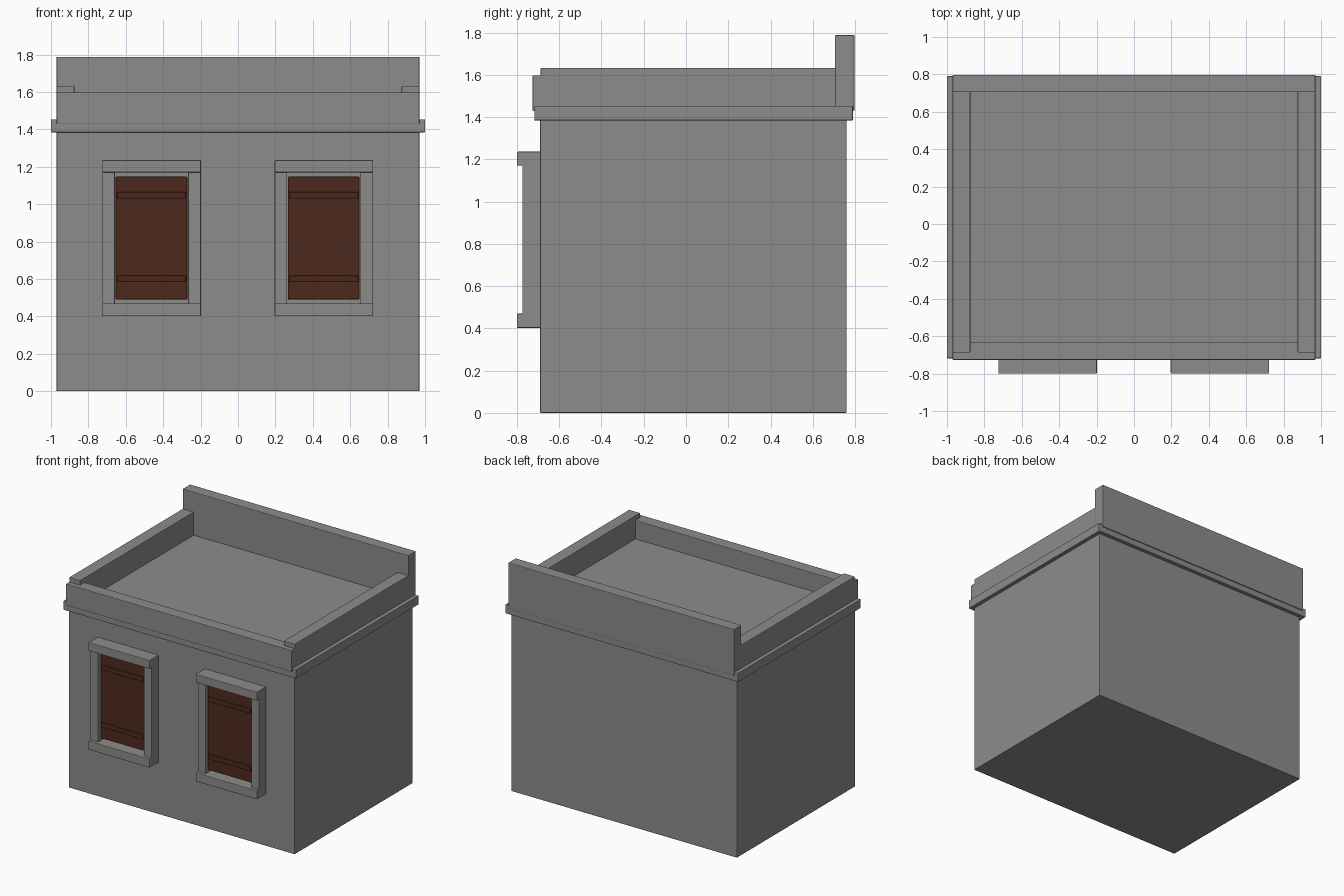
import bpy
import bmesh

cube = bpy.data.objects.get("Cube")
if cube:
    bpy.data.objects.remove(cube, do_unlink=True)


def material(name, rgb):
    m = bpy.data.materials.new(name)
    m.use_nodes = True
    color = (*rgb, 1)
    m.diffuse_color = color
    m.node_tree.nodes["Principled BSDF"].inputs["Base Color"].default_value = color
    return m


stone = material("grey stone", (0.267, 0.264, 0.254))
wood = material("brown wood", (0.076, 0.023, 0.012))


def box(name, xs, ys, zs, mat, bevel=0.004):
    """Box spanning the given ranges, with slightly softened edges."""
    mesh = bpy.data.meshes.new(name)
    bm = bmesh.new()
    bmesh.ops.create_cube(bm, size=1)
    for v in bm.verts:
        v.co = [r[0] if c < 0 else r[1] for c, r in zip(v.co, (xs, ys, zs))]
    bm.to_mesh(mesh)
    bm.free()
    mesh.materials.append(mat)
    ob = bpy.data.objects.new(name, mesh)
    bpy.context.collection.objects.link(ob)
    mod = ob.modifiers.new("soft edges", "BEVEL")
    mod.width = bevel
    mod.segments = 2


# Main block and the moulding slab, whose top is the roof deck
W = 0.97
box("walls", (-W, W), (-0.69, 0.76), (0, 1.40), stone)
box("cornice_and_roof_deck", (-1, 1), (-0.718, 0.79), (1.384, 1.453), stone)

# Parapets around the roof
box("front_parapet", (-W, W), (-0.726, -0.63), (1.43, 1.597), stone)
box("back_parapet", (-W, W), (0.705, 0.797), (1.43, 1.788), stone)
for side, s in (("left", 1), ("right", -1)):
    xs = sorted((s * 0.875, s * W))
    box(side + "_parapet", xs, (-0.688, 0.71), (1.43, 1.633), stone)

# Shuttered windows
for side, c in (("left", 0.459), ("right", -0.462)):
    def part(name, x0, x1, ys, zs, mat, bevel=0.004):
        box(f"{side}_window_{name}", (c + x0, c + x1), ys, zs, mat, bevel)

    half = 0.263
    inner = 0.196
    part("lintel", -half, half, (-0.80, -0.68), (1.17, 1.236), stone)
    part("sill", -half, half, (-0.80, -0.68), (0.402, 0.47), stone)
    part("jamb_a", -half, -inner, (-0.775, -0.68), (0.46, 1.18), stone)
    part("jamb_b", inner, half, (-0.775, -0.68), (0.46, 1.18), stone)
    part("shutter", -0.193, 0.191, (-0.75, -0.68), (0.49, 1.147), wood, 0.006)
    for level, z in (("lower", 0.601), ("upper", 1.047)):
        part(level + "_batten", -0.184, 0.184, (-0.763, -0.74),
             (z - 0.018, z + 0.018), wood, 0.006)
